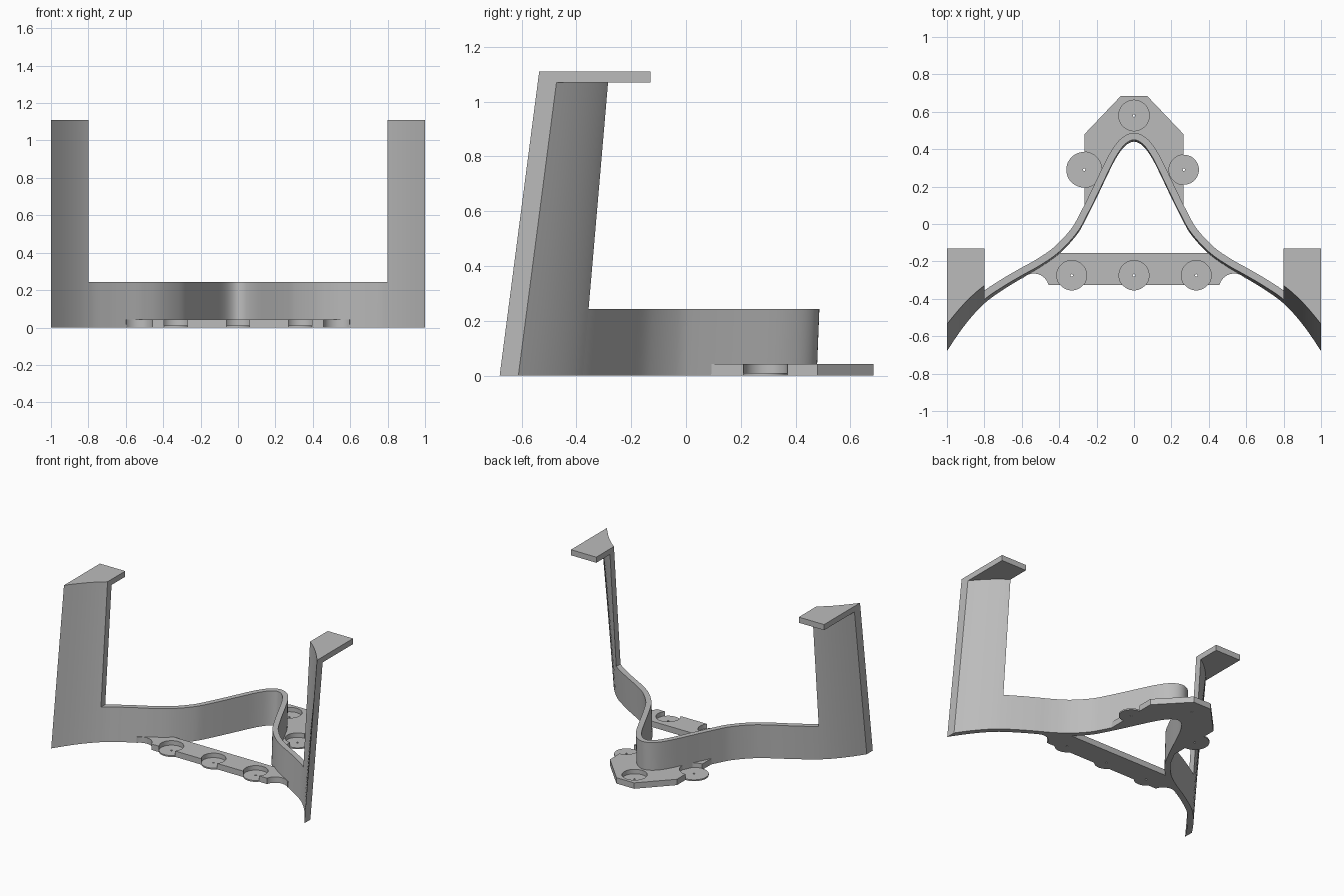
import bpy, bmesh
from math import sin, cos, pi, radians, hypot

cube = bpy.data.objects.get("Cube")
if cube:
    bpy.data.objects.remove(cube, do_unlink=True)

GREY = (0.5, 0.5, 0.5, 1)
grey = bpy.data.materials.new("plain grey")
grey.use_nodes = True
grey.diffuse_color = GREY
grey.node_tree.nodes["Principled BSDF"].inputs["Base Color"].default_value = GREY

THICK, PLATE, DISC = 0.037, 0.042, 0.01
BAND_TOP, ARM_TOP, ARM_X = 0.243, 1.11, 0.8

# Half of the wall's front curve; the other half mirrors it
KX = [0, .05, .1, .15, .2, .25, .3, .4, .5, .6, .7, .8, .9, 1, 1.1]
KY = [.44, .415, .345, .245, .14, .04, -.05, -.16, -.232, -.29, -.352, -.425, -.535, -.68, -.85]


def tangent(i):
    if i == 0:
        return 0
    j = min(i + 1, len(KX) - 1)
    return (KY[j] - KY[i - 1]) / (KX[j] - KX[i - 1])


def front(x):
    """Front of the wall at floor level, a smooth curve through the knots."""
    x = abs(x)
    i = max(k for k in range(len(KX) - 1) if KX[k] <= x)
    h = KX[i + 1] - KX[i]
    t = (x - KX[i]) / h
    s = 1 - t
    return (s * s * (1 + 2 * t) * KY[i] + t * s * s * h * tangent(i)
            + t * t * (3 - 2 * t) * KY[i + 1] - t * t * s * h * tangent(i + 1))


def offset_points():
    pts, n, e = [], 270, 0.001
    for k in range(n):
        x = k * 1.08 / n
        d = (front(x + e) - front(abs(x - e))) / (2 * e) if k else 0
        l = hypot(1, d)
        pts.append((x - d / l * THICK, front(x) + THICK / l))
    return pts


OFFSET = offset_points()


def back(x):
    """Back of the wall: the front curve moved by the wall thickness."""
    x = abs(x)
    for (xa, ya), (xb, yb) in zip(OFFSET, OFFSET[1:]):
        if xa <= x <= xb:
            return ya + (yb - ya) * (x - xa) / (xb - xa)
    return OFFSET[-1][1]


def lean(x):
    return 0.04 + 0.09 * abs(x) ** 3


def steps(a, b, n):
    return [a + (b - a) * k / n for k in range(n + 1)]


def finish(name, bm):
    bmesh.ops.recalc_face_normals(bm, faces=bm.faces)
    me = bpy.data.meshes.new(name)
    bm.to_mesh(me)
    bm.free()
    me.materials.append(grey)
    ob = bpy.data.objects.new(name, me)
    bpy.context.collection.objects.link(ob)
    return ob


def smooth(ob):
    bpy.ops.object.select_all(action='DESELECT')
    ob.select_set(True)
    bpy.context.view_layer.objects.active = ob
    bpy.ops.object.shade_smooth_by_angle(angle=radians(30))


def wall(name, xs, top):
    """Leaning strip between the front and back curves."""
    bm = bmesh.new()
    rings = []
    for x in xs:
        rings.append([bm.verts.new((x, f(x) + lean(x) * z, z))
                      for f, z in ((front, 0), (front, top), (back, top), (back, 0))])
    for a, b in zip(rings, rings[1:]):
        for i in range(4):
            j = (i + 1) % 4
            bm.faces.new((a[i], a[j], b[j], b[i]))
    bm.faces.new(rings[0])
    bm.faces.new(rings[-1])
    smooth(finish(name, bm))


def prism(name, outline, z0, z1):
    bm = bmesh.new()
    face = bm.faces.new([bm.verts.new((x, y, z0)) for x, y in outline])
    new = bmesh.ops.extrude_face_region(bm, geom=[face])["geom"]
    bmesh.ops.translate(bm, vec=(0, 0, z1 - z0),
                        verts=[v for v in new if isinstance(v, bmesh.types.BMVert)])
    return finish(name, bm)


def circle(cx, cy, r, n=48):
    return [(cx + r * cos(2 * pi * k / n), cy + r * sin(2 * pi * k / n)) for k in range(n)]


def cut(ob, cutter):
    mod = ob.modifiers.new("cut", 'BOOLEAN')
    mod.operation, mod.solver, mod.object = 'DIFFERENCE', 'EXACT', cutter
    cutter.hide_render = True
    bpy.ops.object.select_all(action='DESELECT')
    bpy.context.view_layer.objects.active = ob
    ob.select_set(True)
    bpy.ops.object.modifier_apply(modifier=mod.name)
    bpy.data.objects.remove(cutter, do_unlink=True)


def magnet_seats(plate, seats):
    """Round pockets through the plate, each floored by a thin pierced disc."""
    for name, x, y, r in seats:
        cut(plate, prism("cutter", circle(x, y, r), -0.1, 0.1))
        disc = prism(name, circle(x, y, r), 0, DISC)
        cut(disc, prism("cutter", circle(x, y, 0.007, 12), -0.1, 0.1))
        smooth(disc)
    smooth(plate)


# Curved band and the two tall arms
wall("curved_band", steps(-ARM_X, ARM_X, 128), BAND_TOP)
for side, s in (("left", 1), ("right", -1)):
    xs = [s * x for x in steps(ARM_X, 1, 16)]
    wall(side + "_arm", xs, ARM_TOP)
    # Flat hook on top of the arm
    z0 = ARM_TOP - 0.04
    edge = [(x, back(x) + lean(x) * z0 - 0.002) for x in xs]
    smooth(prism(side + "_hook", edge + [(s, -0.13), (s * ARM_X, -0.13)], z0, ARM_TOP))

# Rear plate, its inner edge buried in the band
inner = [(x, front(x) + 0.015) for x in steps(-0.265, 0.265, 48)]
rear = prism("rear_plate", inner + [(0.265, 0.48), (0.07, 0.685), (-0.07, 0.685), (-0.265, 0.48)],
             0, PLATE)
magnet_seats(rear, [("rear_disc", 0, 0.58, 0.082),
                    ("rear_left_disc", 0.267, 0.29, 0.08),
                    ("rear_right_disc", -0.267, 0.29, 0.095)])

# Front plate with a scalloped notch at each end
half = [(x, front(x) + 0.015) for x in steps(0.412, 0.6, 16)]
half += [(0.535 + 0.08 * cos(radians(a)), -0.345 + 0.08 * sin(radians(a)))
         for a in steps(40, 166, 20)]
bar = prism("front_plate", half + [(-x, y) for x, y in reversed(half)], 0, PLATE)
magnet_seats(bar, [("front_left_disc", 0.333, -0.275, 0.08),
                   ("front_middle_disc", 0, -0.275, 0.08),
                   ("front_right_disc", -0.333, -0.275, 0.08)])
